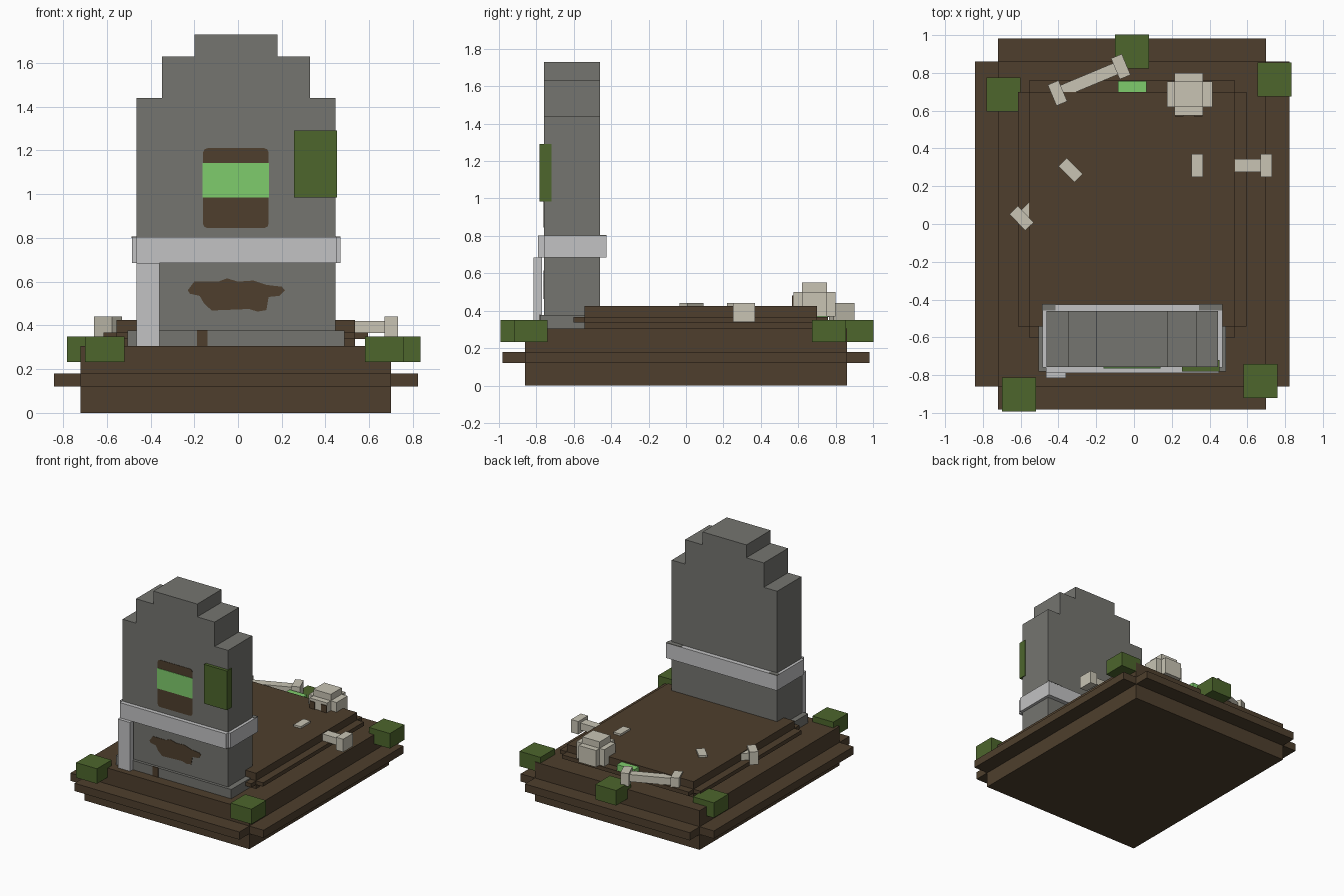
import bpy, bmesh, math
from mathutils import Matrix, Vector

cube = bpy.data.objects.get("Cube")
if cube:
    bpy.data.objects.remove(cube, do_unlink=True)


def material(name, rgb):
    lin = [((c / 255 + 0.055) / 1.055) ** 2.4 for c in rgb] + [1.0]
    m = bpy.data.materials.new(name)
    m.use_nodes = True
    m.diffuse_color = lin
    m.node_tree.nodes["Principled BSDF"].inputs["Base Color"].default_value = lin
    return m


SOIL = material("soil brown", (78, 63, 45))
STONE = material("stone grey", (117, 117, 112))
TRIM = material("light trim grey", (194, 194, 195))
MOSS = material("moss green", (77, 102, 44))
GLOW = material("bright green", (127, 204, 108))
BONE = material("bone", (200, 196, 180))


def finish(name, bm, mat):
    bmesh.ops.recalc_face_normals(bm, faces=bm.faces)
    me = bpy.data.meshes.new(name)
    bm.to_mesh(me)
    bm.free()
    me.materials.append(mat)
    ob = bpy.data.objects.new(name, me)
    bpy.context.collection.objects.link(ob)
    return ob


def add_box(bm, x, y, z, matrix=Matrix()):
    c = Vector([(a + b) / 2 for a, b in (x, y, z)])
    s = [b - a for a, b in (x, y, z)]
    bmesh.ops.create_cube(bm, size=1, matrix=matrix @ Matrix.Translation(c) @ Matrix.Diagonal((*s, 1)))


def boxes(name, mat, *parts):
    bm = bmesh.new()
    for p in parts:
        add_box(bm, *p)
    return finish(name, bm, mat)


def prism(name, mat, outline, y0, y1):
    """Extrude an (x, z) outline from y0 to y1."""
    bm = bmesh.new()
    f = bm.faces.new([bm.verts.new((x, y0, z)) for x, z in outline])
    ext = bmesh.ops.extrude_face_region(bm, geom=[f])["geom"]
    verts = [v for v in ext if isinstance(v, bmesh.types.BMVert)]
    bmesh.ops.translate(bm, verts=verts, vec=(0, y1 - y0, 0))
    return finish(name, bm, mat)


def ledged_block(name, mat, x, y, z, ledge_z, out):
    """Block with a protruding ledge on each side, open at the corners."""
    return boxes(name, mat, (x, y, z),
                 ((x[0] - out, x[1] + out), y, ledge_z),
                 (x, (y[0] - out, y[1] + out), ledge_z))


def bone(name, p0, p1, shaft_w=0.065):
    """Shaft with a crosswise knuckle at each end."""
    d = Vector(p1) - Vector(p0)
    m = Matrix.Translation((*p0, 0)) @ Matrix.Rotation(math.atan2(d.y, d.x), 4, "Z")
    bm = bmesh.new()
    add_box(bm, (0, d.length), (-shaft_w / 2, shaft_w / 2), (0.365, 0.42), m)
    for t in (0, d.length):
        add_box(bm, (t - 0.031, t + 0.031), (-0.06, 0.06), (0.34, 0.44), m)
    return finish(name, bm, BONE)


# Ground and raised grave mound
ledged_block("ground_base", SOIL, (-0.72, 0.70), (-0.86, 0.86), (0, 0.305), (0.12, 0.18), 0.122)
ledged_block("grave_mound", SOIL, (-0.555, 0.535), (-0.542, 0.70), (0.30, 0.425), (0.337, 0.367), 0.06)
boxes("mound_glow", GLOW, ((-0.085, 0.065), (0.695, 0.757), (0.36, 0.415)))

# Stepped headstone slab
right = [(0.445, 0.30), (0.445, 1.44), (0.33, 1.44), (0.33, 1.63), (0.18, 1.63), (0.18, 1.73)]
left = [(-0.018 - x, z) for x, z in reversed(right)]
prism("headstone", STONE, right + left, -0.758, -0.46)

# Plinth, belt and pillar
boxes("headstone_plinth", STONE, ((-0.505, 0.488), (-0.78, -0.43), (0.30, 0.377)))
boxes("belt_trim", TRIM,
      ((-0.485, 0.468), (-0.76, -0.425), (0.685, 0.803)),
      ((-0.465, 0.45), (-0.79, -0.425), (0.685, 0.803)))
boxes("belt_corner_caps", STONE,
      ((-0.486, -0.415), (-0.459, -0.424), (0.80, 0.806)),
      ((0.345, 0.469), (-0.459, -0.424), (0.80, 0.806)))
boxes("front_pillar", TRIM, ((-0.465, -0.36), (-0.815, -0.77), (0.305, 0.685)))

# Recessed-looking window with a bright band
c, r = (0.845, 1.21), 0.02
window = []
for cx, cz, start in ((0.12, 1.19, 0), (-0.14, 1.19, 90), (-0.14, 0.865, 180), (0.12, 0.865, 270)):
    for a in (0, 45, 90):
        t = math.radians(start + a)
        window.append((cx + r * math.cos(t), cz + r * math.sin(t)))
prism("window_soil", SOIL, window, -0.761, -0.756)
boxes("window_glow", GLOW, ((-0.162, 0.141), (-0.764, -0.756), (0.985, 1.143)))

# Worn patch and plinth stain
patch = [(-0.23, 0.56), (-0.20, 0.6), (-0.09, 0.6), (-0.05, 0.615), (0, 0.6), (0.07, 0.605),
         (0.13, 0.585), (0.2, 0.577), (0.215, 0.56), (0.19, 0.535), (0.14, 0.53), (0.13, 0.47),
         (0.09, 0.463), (0.05, 0.475), (-0.12, 0.468), (-0.155, 0.5), (-0.175, 0.535), (-0.22, 0.545)]
prism("worn_patch", SOIL, patch, -0.761, -0.756)
boxes("plinth_stain", SOIL, ((-0.188, -0.14), (-0.783, -0.778), (0.305, 0.379)))

# Moss clumps
boxes("headstone_moss", MOSS, ((0.255, 0.452), (-0.782, -0.72), (0.985, 1.29)))
for i, (x, y) in enumerate([(-0.70, -0.992), (0.58, -0.92), (-0.782, 0.595), (0.655, 0.675), (-0.10, 0.822)]):
    boxes(f"moss_clump_{i + 1}", MOSS, ((x, x + 0.18), (y, y + 0.18), (0.233, 0.35)))

# Bones
bone("back_bone", (-0.405, 0.693), (-0.07, 0.833))
bone("left_bone", (0.335, 0.31), (0.70, 0.31), 0.07)
bone("right_bone", (-0.595, 0.03), (-0.335, 0.285))

# Skull with eye sockets
boxes("skull", BONE,
      ((0.175, 0.415), (0.62, 0.755), (0.37, 0.50)),
      ((0.215, 0.365), (0.575, 0.80), (0.37, 0.50)),
      ((0.215, 0.365), (0.62, 0.755), (0.49, 0.55)))
boxes("skull_eyes", SOIL,
      ((0.217, 0.262), (0.568, 0.576), (0.425, 0.48)),
      ((0.318, 0.363), (0.568, 0.576), (0.425, 0.48)))
